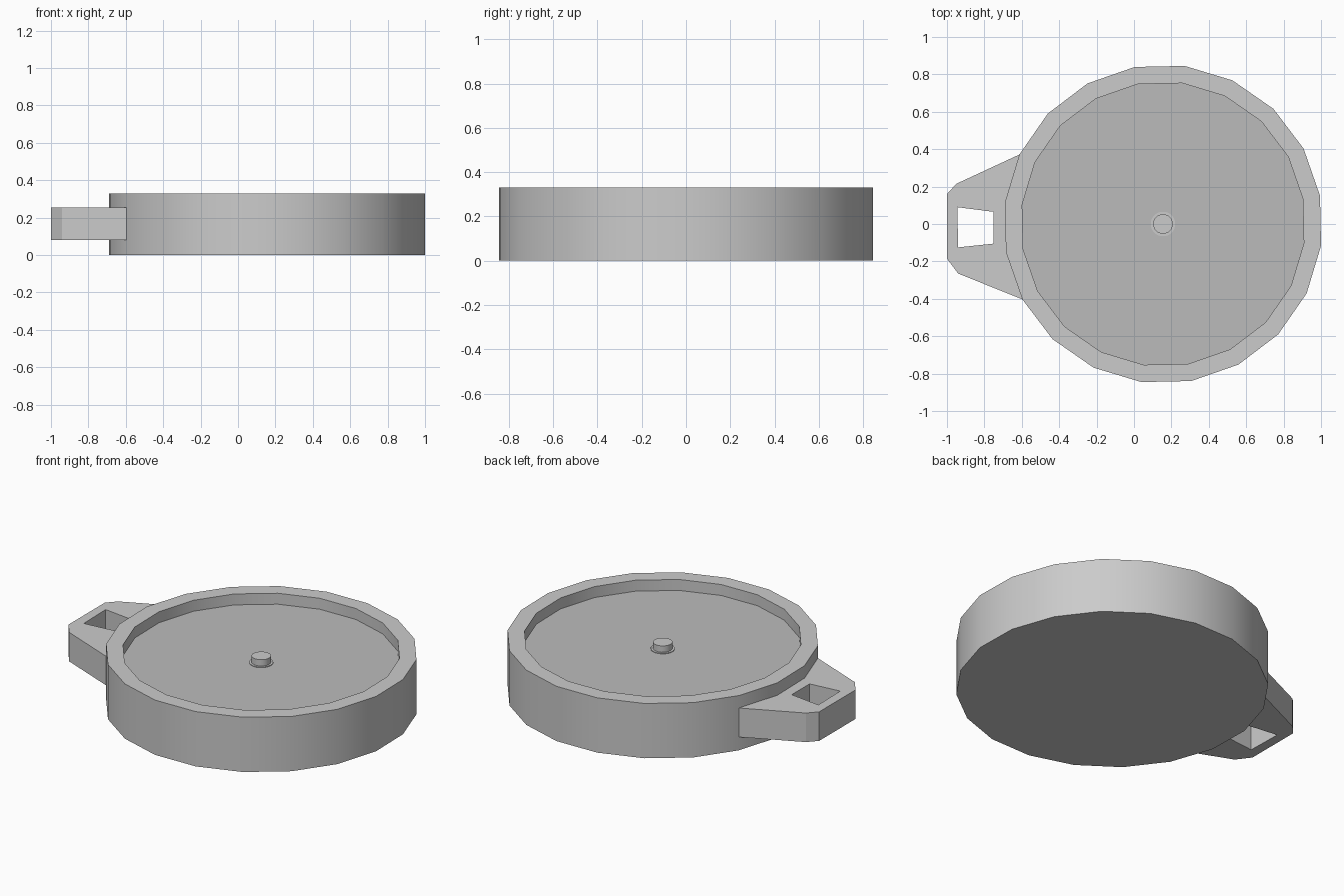
import bpy, bmesh
from math import cos, sin, radians

if "Cube" in bpy.data.objects:
    bpy.data.objects.remove(bpy.data.objects["Cube"])

CX, R, SIDES, PHASE = 0.155, 0.853, 20, 10.2


def point(r, k, z=0.0):
    a = radians(PHASE + k * 360 / SIDES)
    return (CX + r * cos(a), r * sin(a), z)


def lathe(name, profile, cap_start=False, cap_end=False):
    """Turn (radius, z) points into a 20-sided shell around the case axis."""
    bm = bmesh.new()
    rings = [[bm.verts.new(point(r, k, z)) for k in range(SIDES)] for r, z in profile]
    for a, b in zip(rings, rings[1:]):
        for k in range(SIDES):
            n = (k + 1) % SIDES
            bm.faces.new((a[k], a[n], b[n], b[k]))
    if cap_start:
        bm.faces.new(rings[0][::-1])
    if cap_end:
        bm.faces.new(rings[-1])
    me = bpy.data.meshes.new(name)
    bm.to_mesh(me)
    bm.free()
    ob = bpy.data.objects.new(name, me)
    bpy.context.collection.objects.link(ob)
    select(ob)
    bpy.ops.object.shade_smooth_by_angle(angle=radians(30))
    return ob


def select(ob):
    bpy.ops.object.select_all(action='DESELECT')
    ob.select_set(True)
    bpy.context.view_layer.objects.active = ob


# Round case with raised rim
lathe("case", [(R, 0), (R, 0.33), (0.76, 0.33), (0.76, 0.264)], cap_start=True)

# Darker recessed face
face = lathe("dial_face", [(0.76, 0.264), (0.062, 0.264)])
dark = bpy.data.materials.new("dark_grey")
dark.diffuse_color = (0.5, 0.5, 0.5, 1)
dark.use_nodes = True
dark.node_tree.nodes["Principled BSDF"].inputs["Base Color"].default_value = dark.diffuse_color
face.data.materials.append(dark)

# Centre pin with a small collar at its foot
lathe("centre_pin", [(0.066, 0.264), (0.066, 0.268), (0.053, 0.268), (0.053, 0.306)],
      cap_end=True)

# Hanging lug: flat outline with a window, following the case wall
wall = [point(R, k)[:2] for k in (11, 10, 9, 8)]
outline = wall + [(-0.95, 0.215), (-1, 0.16), (-1, -0.185), (-0.94, -0.265)]
window = [(-0.945, 0.09), (-0.75, 0.065), (-0.75, -0.105), (-0.94, -0.125)]
cu = bpy.data.curves.new("hanging_lug", 'CURVE')
cu.dimensions = '2D'
cu.fill_mode = 'BOTH'
cu.extrude = 0.0875
for pts in (outline, window):
    sp = cu.splines.new('POLY')
    sp.points.add(len(pts) - 1)
    for p, (x, y) in zip(sp.points, pts):
        p.co = (x, y, 0, 1)
    sp.use_cyclic_u = True
lug = bpy.data.objects.new("hanging_lug", cu)
lug.location.z = 0.1675
bpy.context.collection.objects.link(lug)
select(lug)
bpy.ops.object.convert(target='MESH')
lug = bpy.context.object
bm = bmesh.new()
bm.from_mesh(lug.data)
bmesh.ops.remove_doubles(bm, verts=bm.verts, dist=1e-4)
bmesh.ops.recalc_face_normals(bm, faces=bm.faces)
for f in bm.faces:
    f.smooth = False
bm.to_mesh(lug.data)
bm.free()
